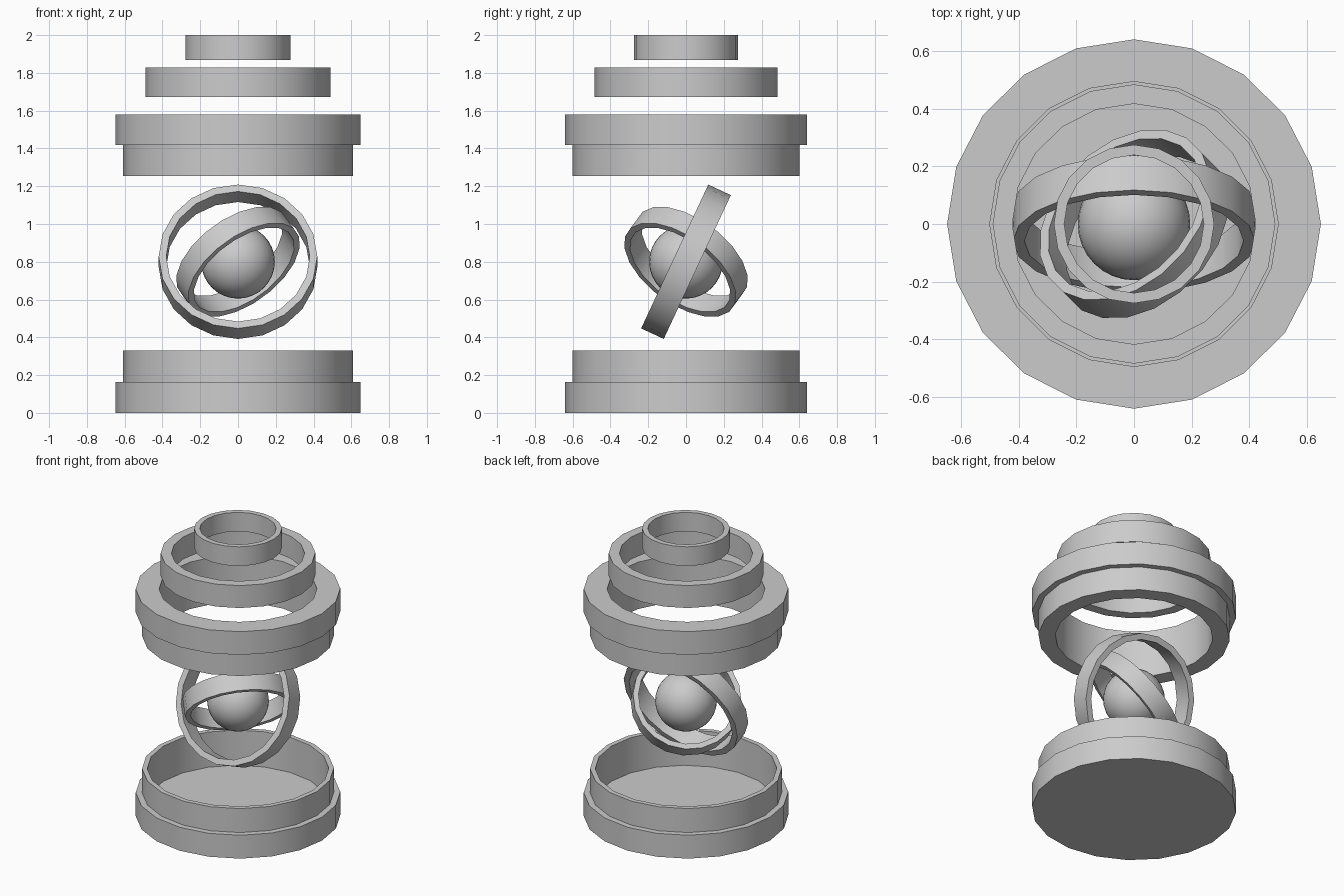
import bpy, math
from mathutils import Vector, Matrix

if "Cube" in bpy.data.objects:
    bpy.data.objects.remove(bpy.data.objects["Cube"])

SIDES = 20
SQUASH = 0.988   # housing rings are very slightly narrower in depth
CENTRE = Vector((0, 0, 0.80))


def lathe(name, profile, matrix=Matrix.Identity(4), closed=True):
    """Spin an (r, z) profile round z; r = 0 points become one pole vertex."""
    verts, rows, faces = [], [], []
    for r, z in profile:
        if r == 0:
            rows.append([len(verts)] * SIDES)
            verts.append((0, 0, z))
        else:
            rows.append(list(range(len(verts), len(verts) + SIDES)))
            for i in range(SIDES):
                a = 2 * math.pi * i / SIDES
                verts.append((r * math.cos(a), r * math.sin(a), z))
    count = len(rows) if closed else len(rows) - 1
    for k in range(count):
        low, high = rows[k], rows[(k + 1) % len(rows)]
        for i in range(SIDES):
            j = (i + 1) % SIDES
            face = list(dict.fromkeys((low[i], low[j], high[j], high[i])))
            if len(face) > 2:
                faces.append(face)
    mesh = bpy.data.meshes.new(name)
    mesh.from_pydata(verts, [], faces)
    mesh.transform(matrix)
    mesh.update()
    obj = bpy.data.objects.new(name, mesh)
    bpy.context.collection.objects.link(obj)
    smooth(obj)
    return obj


def smooth(obj):
    bpy.ops.object.select_all(action='DESELECT')
    obj.select_set(True)
    bpy.context.view_layer.objects.active = obj
    bpy.ops.object.shade_smooth_by_angle(angle=math.radians(30))


def band(outer, inner, z0, z1):
    return [(outer, z0), (outer, z1), (inner, z1), (inner, z0)]


housing = Matrix.Diagonal((1, SQUASH, 1, 1))

# Stepped base cup with a floor
lathe("base_cup", [(0, 0), (0.648, 0), (0.648, 0.163), (0.608, 0.163),
                   (0.608, 0.33), (0.575, 0.33), (0.575, 0.085), (0, 0.085)],
      housing, closed=False)

# Stepped upper collar, open through the middle
lathe("upper_collar", [(0.608, 1.253), (0.608, 1.418), (0.648, 1.418),
                       (0.648, 1.58), (0.50, 1.58), (0.50, 1.253)], housing)

# Two floating top rings
lathe("middle_top_ring", band(0.49, 0.422, 1.672, 1.828), housing)
lathe("small_top_ring", band(0.278, 0.242, 1.867, 2.0), housing)


# Tilted gimbal rings round the core
def gimbal(name, axis, outer, inner, half):
    turn = Vector((0, 0, 1)).rotation_difference(Vector(axis)).to_matrix().to_4x4()
    lathe(name, band(outer, inner, -half, half), Matrix.Translation(CENTRE) @ turn)


gimbal("outer_gimbal_ring", (0, -0.906, 0.423), 0.42, 0.38, 0.066)
gimbal("inner_gimbal_ring", (-0.51, 0.51, 0.69), 0.345, 0.31, 0.062)

# Core sphere
bpy.ops.mesh.primitive_uv_sphere_add(segments=32, ring_count=16, radius=0.195, location=CENTRE)
core = bpy.context.object
core.name = "core_sphere"
smooth(core)
